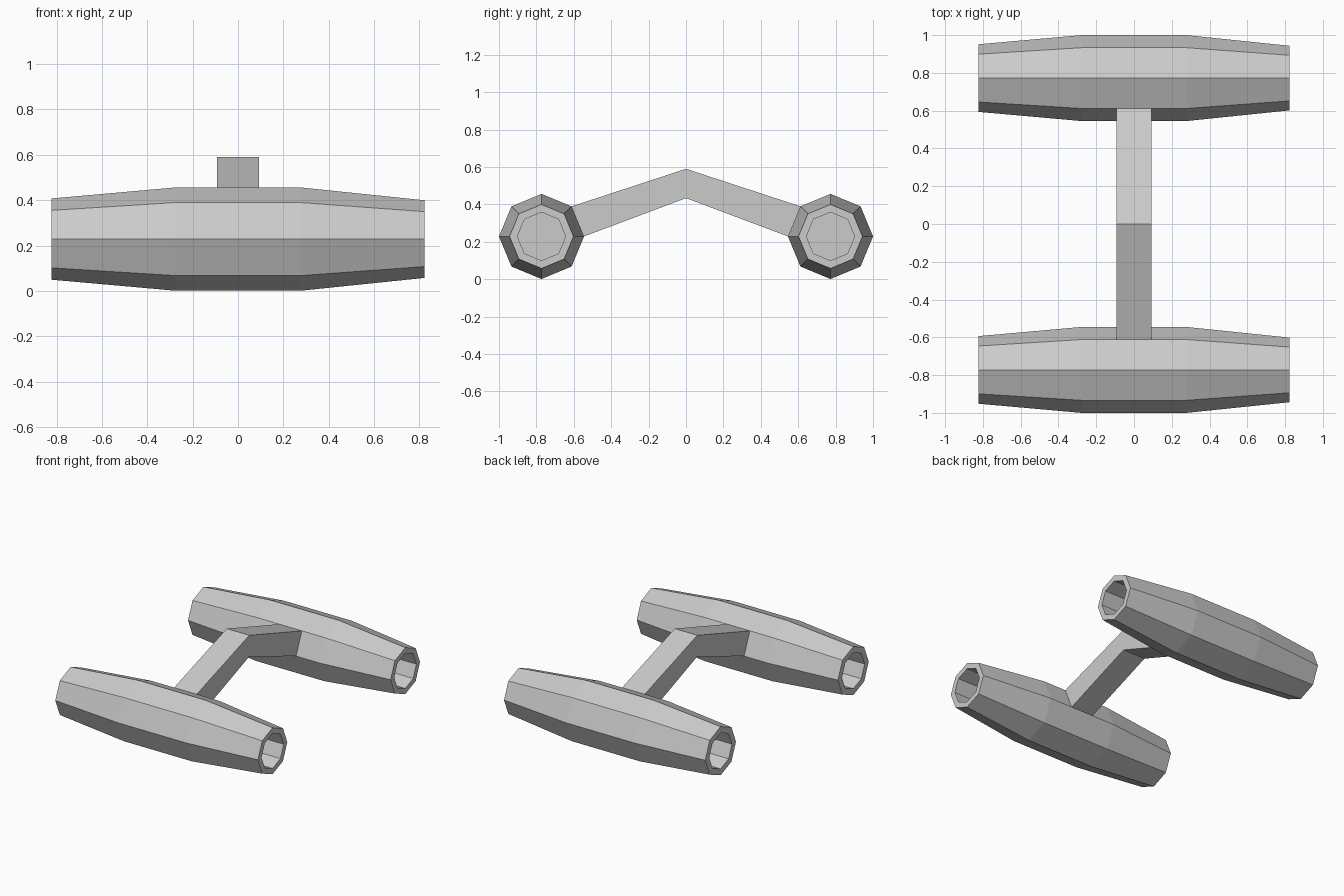
import bpy, bmesh
from math import cos, sin, pi

if "Cube" in bpy.data.objects:
    bpy.data.objects.remove(bpy.data.objects["Cube"])

SIDES = 8
POD_Y, POD_Z, POD_R = 0.7725, 0.2285, 0.2275


def make_object(name, bm):
    bmesh.ops.recalc_face_normals(bm, faces=bm.faces)
    mesh = bpy.data.meshes.new(name)
    bm.to_mesh(mesh)
    bm.free()
    obj = bpy.data.objects.new(name, mesh)
    bpy.context.collection.objects.link(obj)
    return obj


def lathe_x(name, profile, y, z):
    """Sweep (x, radius) stations into a closed octagonal body along x."""
    bm = bmesh.new()
    rings = []
    for x, r in profile:
        rings.append([bm.verts.new((x, y + r * cos(2 * pi * i / SIDES),
                                    z + r * sin(2 * pi * i / SIDES)))
                      for i in range(SIDES)])
    for a, b in zip(rings, rings[1:]):
        for i in range(SIDES):
            j = (i + 1) % SIDES
            bm.faces.new((a[i], a[j], b[j], b[i]))
    bm.faces.new(rings[0])
    bm.faces.new(rings[-1])
    return make_object(name, bm)


# Pods: recessed opening, rim, barrel-shaped shell, rim, recessed opening
pod_profile = [(-0.45, 0.132), (-0.823, 0.132), (-0.823, 0.179),
               (-0.277, POD_R), (0.277, POD_R),
               (0.823, 0.171), (0.823, 0.129), (0.45, 0.129)]
for name, side in (("front_pod", -1), ("back_pod", 1)):
    lathe_x(name, pod_profile, side * POD_Y, POD_Z)

# Bent strut growing out of the upper inner facet of each pod
d = POD_R * sin(pi / 4)
top_end = (POD_Y - d, POD_Z + d)
low_end = (POD_Y - POD_R, POD_Z)
outline = [(-top_end[0], top_end[1]), (0, 0.59), top_end,
           low_end, (0, 0.433), (-low_end[0], low_end[1])]
bm = bmesh.new()
left = [bm.verts.new((-0.092, y, z)) for y, z in outline]
right = [bm.verts.new((0.092, y, z)) for y, z in outline]
for i in range(6):
    j = (i + 1) % 6
    bm.faces.new((left[i], left[j], right[j], right[i]))
for side in (left, right):
    bm.faces.new((side[0], side[1], side[4], side[5]))
    bm.faces.new((side[1], side[2], side[3], side[4]))
make_object("bridge_strut", bm)
